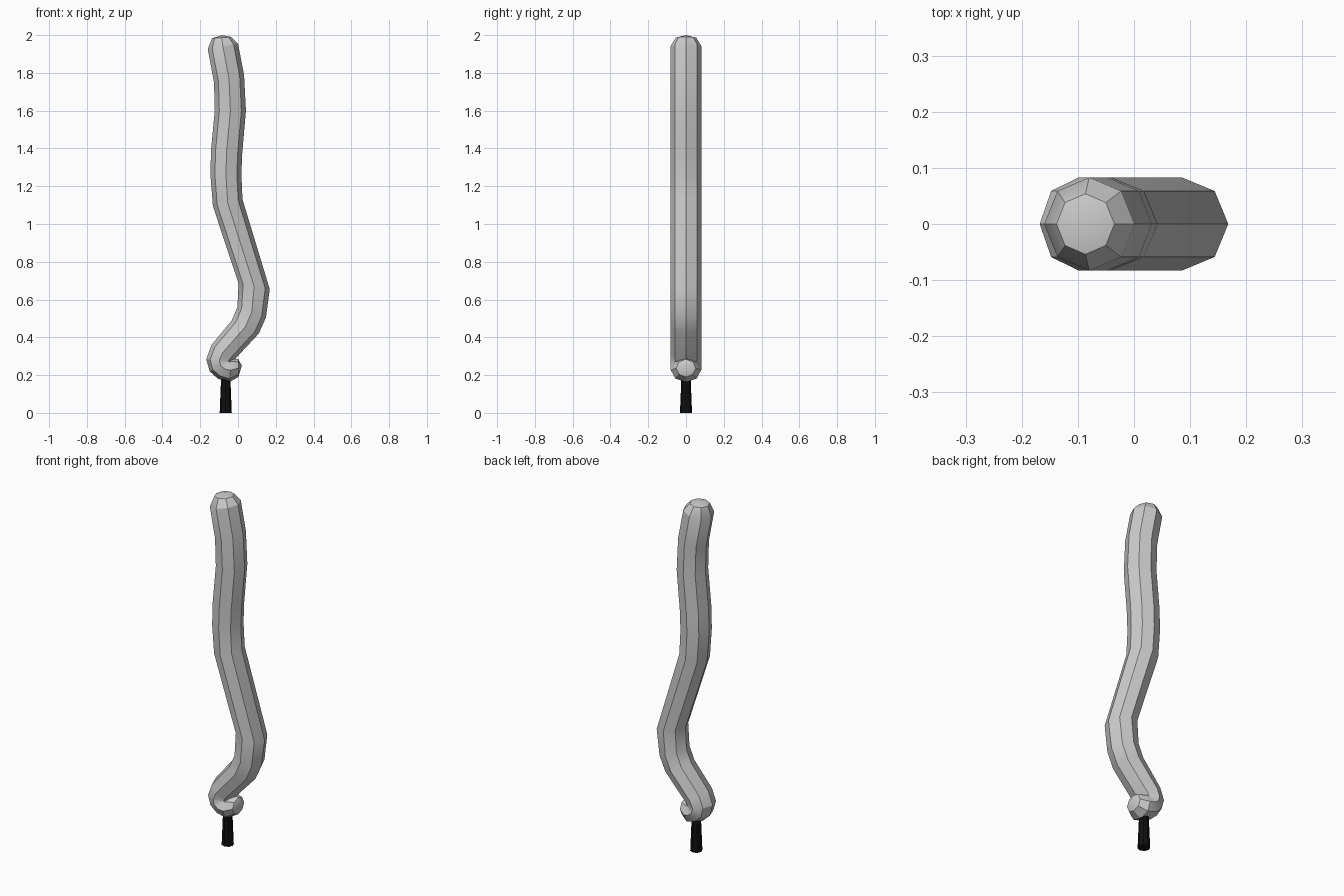
import bpy, bmesh, math
from mathutils import Vector

if "Cube" in bpy.data.objects:
    bpy.data.objects.remove(bpy.data.objects["Cube"])

SIDES = 8


def loft(name, rings, caps, smooth=30):
    """Skin octagon rings given as (left xz, right xz, y radius), closed with cap apexes."""
    bm = bmesh.new()
    loops = []
    for lx, lz, rx, rz, ry in rings:
        c = Vector(((lx + rx) / 2, 0, (lz + rz) / 2))
        h = Vector(((rx - lx) / 2, 0, (rz - lz) / 2))
        loops.append([bm.verts.new(c + h * math.cos(a) + Vector((0, ry * math.sin(a), 0)))
                      for a in (2 * math.pi * i / SIDES for i in range(SIDES))])
    for a, b in zip(loops, loops[1:]):
        for i in range(SIDES):
            j = (i + 1) % SIDES
            bm.faces.new((a[i], a[j], b[j], b[i]))
    for loop, (x, z) in zip((loops[0], loops[-1]), caps):
        tip = bm.verts.new((x, 0, z))
        for i in range(SIDES):
            bm.faces.new((loop[i], loop[(i + 1) % SIDES], tip))
    bmesh.ops.recalc_face_normals(bm, faces=bm.faces)
    mesh = bpy.data.meshes.new(name)
    bm.to_mesh(mesh)
    bm.free()
    ob = bpy.data.objects.new(name, mesh)
    bpy.context.collection.objects.link(ob)
    bpy.ops.object.select_all(action='DESELECT')
    ob.select_set(True)
    bpy.context.view_layer.objects.active = ob
    bpy.ops.object.shade_smooth_by_angle(angle=math.radians(smooth))
    return ob


# Wavy tube, from the rounded top down to the curled lower end
R = 0.083
loft("wavy_tube", [
    (-0.138, 1.983, -0.035, 1.990, 0.054),
    (-0.160, 1.925, 0.000, 1.955, R),
    (-0.127, 1.750, 0.032, 1.790, R),
    (-0.123, 1.600, 0.042, 1.600, R),
    (-0.143, 1.390, 0.022, 1.370, R),
    (-0.146, 1.260, 0.018, 1.260, R),
    (-0.133, 1.095, 0.024, 1.130, R),
    (0.003, 0.685, 0.168, 0.655, R),
    (-0.003, 0.560, 0.148, 0.505, R),
    (-0.033, 0.490, 0.110, 0.420, R),
    (-0.140, 0.360, -0.025, 0.275, R),
    (-0.168, 0.285, -0.030, 0.270, R),
    (-0.150, 0.220, -0.035, 0.280, R),
    (-0.105, 0.180, -0.035, 0.285, R),
    (-0.045, 0.163, -0.035, 0.290, 0.080),
    (0.002, 0.190, 0.002, 0.284, 0.052),
], [(-0.085, 2.0), (0.020, 0.250)])

# Black tapered peg that stands on the ground
peg = loft("peg", [
    (-0.097, 0.0, -0.033, 0.0, 0.032),
    (-0.089, 0.20, -0.041, 0.20, 0.024),
], [(-0.065, 0.0), (-0.065, 0.20)])
black = bpy.data.materials.new("black")
black.diffuse_color = (0.005, 0.005, 0.005, 1)
black.use_nodes = True
black.node_tree.nodes["Principled BSDF"].inputs["Base Color"].default_value = black.diffuse_color
peg.data.materials.append(black)
